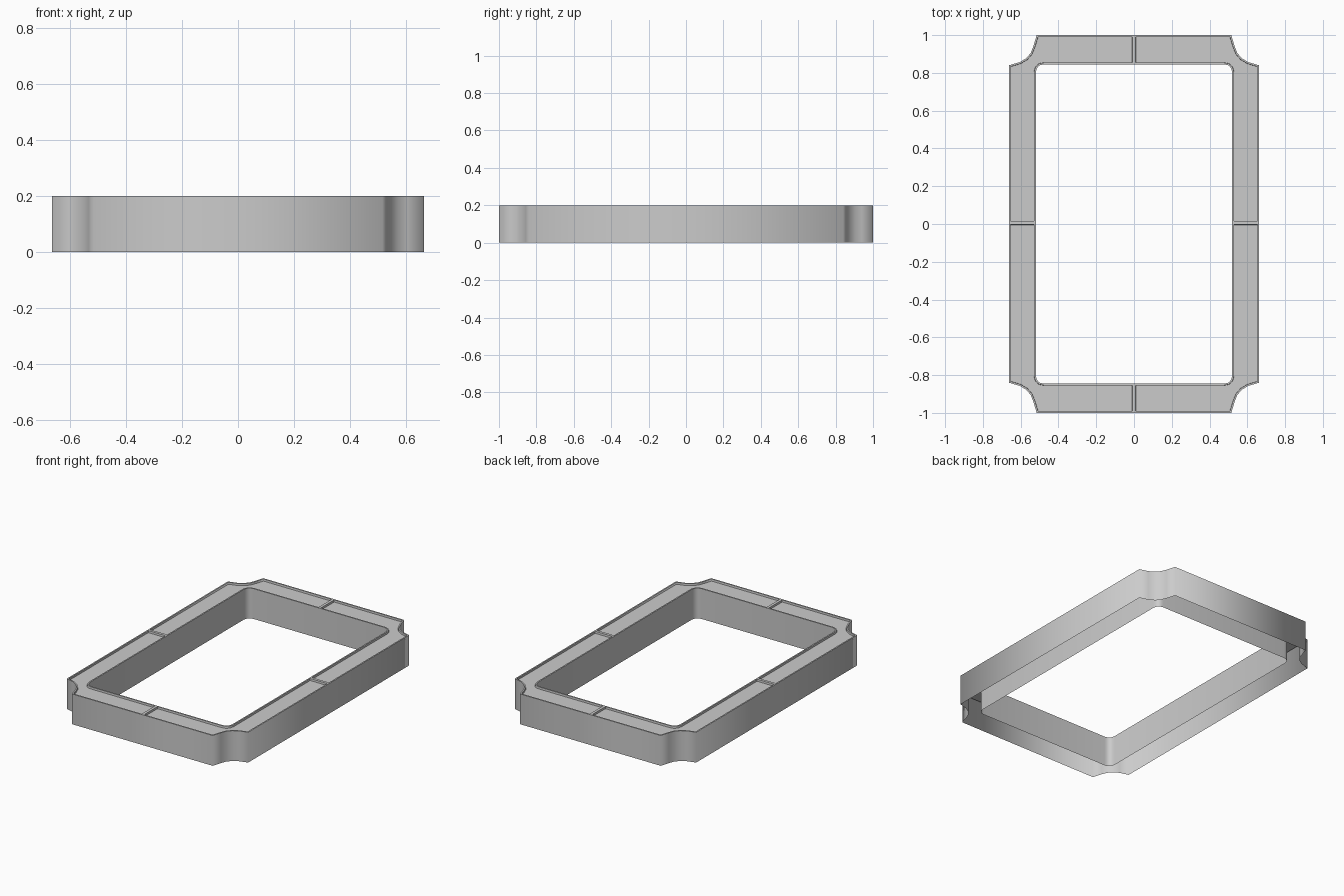
import bpy, bmesh, math

cube = bpy.data.objects.get("Cube")
if cube:
    bpy.data.objects.remove(cube, do_unlink=True)

HEIGHT = 0.2
RIM = 0.009      # width of the raised lip
RECESS = 0.013   # depth of the sunken panels
MID_Y = 0.006    # position of the side dividers

# Quarter profiles, from the side divider to the end divider
OUTER = [(0.663, 0), (0.663, 0.84), (0.605, 0.857), (0.57, 0.878),
         (0.547, 0.905), (0.533, 0.94), (0.515, 1.0), (0, 1.0)]
INNER = [(0.52, 0), (0.52, 0.803), (0.516, 0.82), (0.509, 0.832),
         (0.499, 0.84), (0.488, 0.843), (0.475, 0.845), (0, 0.845)]


def full_loop(quarter):
    """Mirror a quarter profile into a closed counter-clockwise loop."""
    loop = []
    for sx, sy, step in ((1, 1, 1), (-1, 1, -1), (-1, -1, 1), (1, -1, -1)):
        part = [(sx * x, sy * y if y else MID_Y) for x, y in quarter][::step]
        loop += part[:-1]
    return loop


bm = bmesh.new()
outer, inner = full_loop(OUTER), full_loop(INNER)
rings = [[bm.verts.new((x, y, z)) for x, y in loop]
         for loop, z in ((outer, 0), (outer, HEIGHT), (inner, HEIGHT), (inner, 0))]

# Outer wall, top and inner wall; the underside stays open
top = []
count = len(outer)
for level, (a, b) in enumerate(zip(rings, rings[1:])):
    for i in range(count):
        j = (i + 1) % count
        face = bm.faces.new((a[i], a[j], b[j], b[i]))
        face.smooth = True
        if level == 1:
            top.append(face)
bm.normal_update()

# Four sunken corner panels, leaving a lip and thin dividers
span = len(OUTER) - 1
for q in range(4):
    panel = top[q * span:(q + 1) * span]
    for width, depth in ((RIM, 0), (0.001, -RECESS)):
        bmesh.ops.inset_region(bm, faces=panel, thickness=width, depth=depth,
                               use_boundary=True, use_even_offset=True)

mesh = bpy.data.meshes.new("border_frame")
bm.to_mesh(mesh)
bm.free()
frame = bpy.data.objects.new("border_frame", mesh)
bpy.context.collection.objects.link(frame)

# Single grey material
grey = bpy.data.materials.new("light_grey")
grey.use_nodes = True
grey.diffuse_color = (0.6, 0.6, 0.6, 1)
grey.node_tree.nodes["Principled BSDF"].inputs["Base Color"].default_value = (0.6, 0.6, 0.6, 1)
mesh.materials.append(grey)

# Smooth walls around the corners, crisp top edges
bpy.ops.object.select_all(action="DESELECT")
frame.select_set(True)
bpy.context.view_layer.objects.active = frame
bpy.ops.object.shade_smooth_by_angle(angle=math.radians(80))
